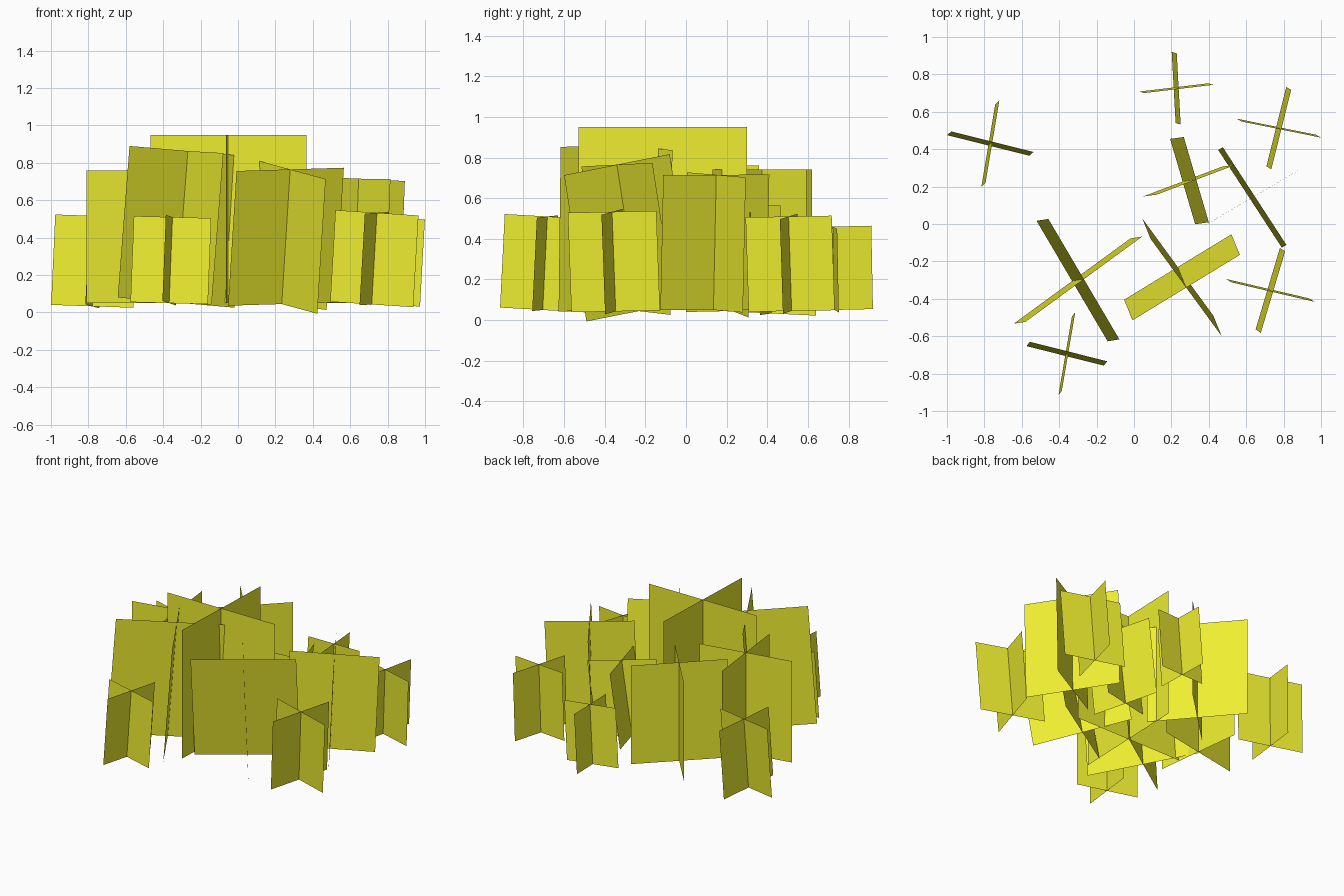
import bpy
from mathutils import Vector

mat = bpy.data.materials.new("foliage_yellow")
mat.diffuse_color = (0.85, 0.85, 0.03, 1)


def crossed_cards(name, base, up, a, b):
    """Two flat cards crossing on a leaning stem line.
    base: foot of the stem, up: stem vector, a / b: half widths in plan."""
    base, up = Vector(base), Vector(up)
    verts, faces = [], []
    for hx, hy in (a, b):
        # card base is square to the stem
        h = Vector((hx, hy, -(hx * up.x + hy * up.y) / up.z))
        n = len(verts)
        verts += [base - h, base + h, base + h + up, base - h + up]
        faces.append((n, n + 1, n + 2, n + 3))
    mesh = bpy.data.meshes.new(name)
    mesh.from_pydata(verts, [], faces)
    mesh.materials.append(mat)
    obj = bpy.data.objects.new(name, mesh)
    bpy.context.collection.objects.link(obj)


# Tall clumps in the middle
crossed_cards("tall_center_clump", (-0.05, -0.115, 0.05), (0, 0, 0.90), (0.417, 0), (0.015, 0.415))
crossed_cards("tall_front_left_clump", (-0.331, -0.305, 0.053), (0.063, 0.01, 0.81), (0.19, -0.322), (0.312, 0.228))
crossed_cards("tall_front_right_clump", (0.234, -0.23, 0.045), (0.045, -0.11, 0.72), (0.19, -0.26), (0.287, 0.175))
crossed_cards("tall_left_clump", (-0.495, 0.045, 0.05), (0, 0, 0.71), (0.315, 0.06), (-0.037, 0.315))
crossed_cards("tall_back_clump", (-0.21, 0.375, 0.05), (0, 0, 0.69), (0.223, 0.217), (-0.21, 0.245))
crossed_cards("tall_right_clump", (0.62, 0.135, 0.05), (0.025, 0.014, 0.665), (0.17, -0.261), (0.247, 0.145))

# Short clumps around the edge
crossed_cards("short_inner_clump", (0.26, 0.227, 0.045), (0.073, 0.01, 0.515), (0.212, 0.08), (0.067, -0.228))
crossed_cards("short_left_clump", (-0.779, 0.42, 0.033), (0.022, 0.02, 0.483), (0.22, -0.055), (0.037, 0.22))
crossed_cards("short_back_clump", (0.212, 0.73, 0.05), (0.027, -0.008, 0.41), (0.184, 0.022), (0.0105, -0.19))
crossed_cards("short_back_right_clump", (0.761, 0.52, 0.045), (0.026, -0.015, 0.465), (0.212, -0.043), (0.053, 0.212))
crossed_cards("short_front_right_clump", (0.715, -0.346, 0.043), (0.028, -0.018, 0.49), (0.222, -0.052), (0.065, 0.218))
crossed_cards("short_front_left_clump", (-0.368, -0.705, 0.05), (0.018, 0.023, 0.46), (0.207, -0.052), (0.036, 0.21))
